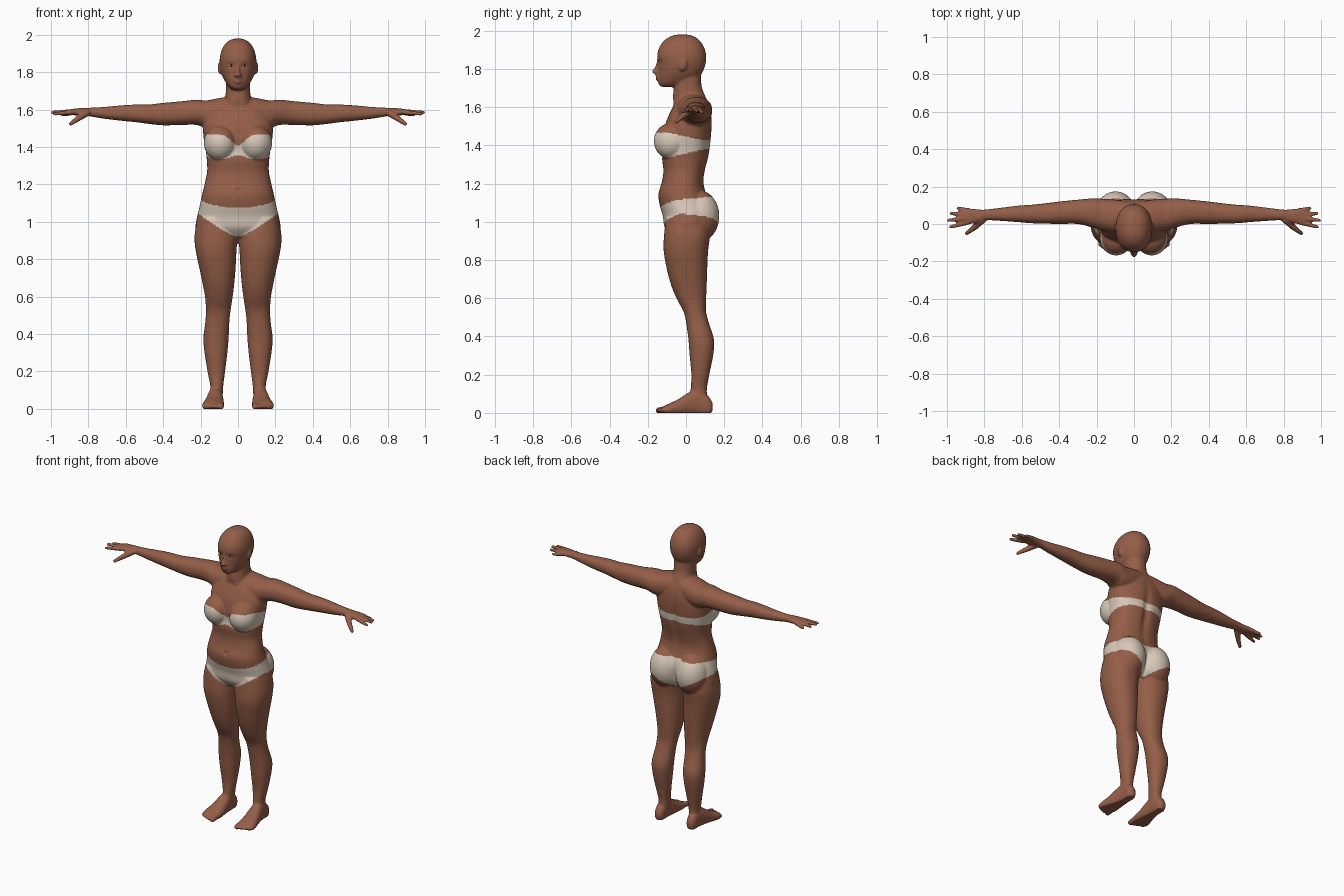
import bpy, bmesh, math
from mathutils import Vector, Matrix


def material(name, rgb):
    m = bpy.data.materials.new(name)
    m.diffuse_color = (*rgb, 1)
    return m


SKIN = material("brown skin", (0.30, 0.113, 0.065))
CLOTH = material("cream cloth", (0.68, 0.58, 0.48))
EYE = material("eye white", (0.72, 0.64, 0.48))
IRIS = material("dark iris", (0.05, 0.025, 0.015))


def catmull(rows, steps=4):
    out = []
    for i in range(len(rows) - 1):
        p0, p1 = rows[max(i - 1, 0)], rows[i]
        p2, p3 = rows[i + 1], rows[min(i + 2, len(rows) - 1)]
        for k in range(steps):
            t = k / steps
            out.append([0.5 * (2 * b + (c - a) * t + (2 * a - 5 * b + 4 * c - d) * t * t
                               + (3 * b - a - 3 * c + d) * t ** 3)
                        for a, b, c, d in zip(p0, p1, p2, p3)])
    return out + [list(rows[-1])]


def loft(bm, axis, rows, power=2.2, sides=40):
    """Rows are (position, u0, u1, v0, v1): rounded sections along an axis."""
    rings = []
    for pos, u0, u1, v0, v1 in catmull(rows):
        ring = []
        for i in range(sides):
            a = math.tau * i / sides
            c, s = math.cos(a), math.sin(a)
            u = (u0 + u1) / 2 + (u1 - u0) / 2 * math.copysign(abs(c) ** (2 / power), c)
            v = (v0 + v1) / 2 + (v1 - v0) / 2 * math.copysign(abs(s) ** (2 / power), s)
            ring.append(bm.verts.new({"x": (pos, u, v), "y": (u, pos, v), "z": (u, v, pos)}[axis]))
        rings.append(ring)
    for a, b in zip(rings, rings[1:]):
        for i in range(sides):
            j = (i + 1) % sides
            bm.faces.new((a[i], a[j], b[j], b[i]))
    bm.faces.new(rings[0])
    bm.faces.new(rings[-1])


def sym(rows):
    return [(z, -w, w, y0, y1) for z, w, y0, y1 in rows]


def ball(bm, centre, radii, tilt=0):
    m = Matrix.Translation(centre) @ Matrix.Rotation(tilt, 4, "X") @ Matrix.Diagonal((*radii, 1))
    bmesh.ops.create_uvsphere(bm, u_segments=24, v_segments=16, radius=1, matrix=m)


def capsule(bm, a, b, r0, r1):
    a, b = Vector(a), Vector(b)
    d = b - a
    m = Matrix.Translation((a + b) / 2) @ d.to_track_quat("Z", "Y").to_matrix().to_4x4()
    bmesh.ops.create_cone(bm, cap_ends=True, segments=16, radius1=r0, radius2=r1,
                          depth=d.length, matrix=m)
    ball(bm, a, (r0,) * 3)
    ball(bm, b, (r1,) * 3)


bm = bmesh.new()
# Arm, from inside the shoulder to the palm
loft(bm, "x", [(.03, -.05, .12, 1.53, 1.672), (.10, -.05, .13, 1.50, 1.662),
               (.17, -.035, .135, 1.50, 1.649), (.22, -.02, .137, 1.518, 1.653),
               (.30, .0, .13, 1.518, 1.645), (.40, .0, .12, 1.516, 1.636),
               (.48, .002, .11, 1.524, 1.627), (.55, .004, .103, 1.533, 1.627),
               (.62, .01, .098, 1.54, 1.623), (.72, .017, .086, 1.552, 1.614),
               (.80, .02, .077, 1.565, 1.61), (.85, .004, .08, 1.567, 1.608),
               (.89, -.002, .084, 1.572, 1.603), (.915, .003, .078, 1.577, 1.598)])
# Fingers and thumb
for a, b in [((.89, .008, 1.586), (.98, -.016, 1.577)), ((.895, .03, 1.589), (.992, .02, 1.585)),
             ((.89, .052, 1.588), (.978, .056, 1.581)), ((.875, .07, 1.584), (.94, .085, 1.572))]:
    capsule(bm, a, b, .0135, .010)
capsule(bm, (.81, .022, 1.582), (.855, -.02, 1.552), .02, .016)
capsule(bm, (.855, -.02, 1.552), (.895, -.05, 1.524), .016, .011)
# Leg
loft(bm, "z", [(1.02, .03, .215, -.105, .12), (.93, .004, .232, -.115, .125),
               (.85, .008, .227, -.117, .116), (.75, .013, .206, -.10, .111),
               (.66, .021, .187, -.075, .108), (.59, .03, .175, -.045, .105),
               (.53, .039, .172, -.013, .105), (.47, .046, .174, .001, .12),
               (.38, .05, .185, .013, .147), (.30, .057, .179, .019, .142),
               (.20, .069, .163, .028, .122), (.12, .079, .148, .024, .109),
               (.05, .082, .15, .02, .115)])
# Foot and toes
loft(bm, "y", [(.14, .105, .135, .015, .05), (.12, .09, .15, -.015, .085),
               (.07, .083, .156, -.015, .12), (.02, .079, .165, -.015, .11),
               (-.04, .075, .18, -.015, .072), (-.09, .074, .193, -.012, .048),
               (-.12, .08, .186, -.005, .034)])
for x, tip, r in [(.092, -.143, .017), (.119, -.142, .012), (.141, -.135, .0115),
                  (.162, -.125, .011), (.181, -.112, .011)]:
    capsule(bm, (x, -.08, .022), (x, tip, .013), r, r)
# Breast, buttock, ear
ball(bm, (.095, -.075, 1.422), (.088, .094, .096))
ball(bm, (.098, .068, 1.03), (.104, .107, .135))
ball(bm, (.096, -.015, 1.822), (.013, .021, .034), -.25)
# Mirror the paired parts
dup = bmesh.ops.duplicate(bm, geom=bm.verts[:] + bm.edges[:] + bm.faces[:])["geom"]
for v in dup:
    if isinstance(v, bmesh.types.BMVert):
        v.co.x *= -1

# Torso
loft(bm, "z", sym([(1.65, .09, -.04, .10), (1.62, .13, -.06, .118), (1.58, .165, -.08, .13),
                   (1.52, .187, -.105, .136), (1.45, .184, -.118, .133), (1.38, .173, -.118, .126),
                   (1.33, .167, -.125, .117), (1.27, .165, -.118, .101), (1.21, .177, -.126, .093),
                   (1.15, .191, -.144, .105), (1.09, .204, -.138, .13), (1.03, .218, -.121, .14),
                   (.97, .226, -.112, .13), (.92, .19, -.075, .09)]), 2.3)
# Neck
loft(bm, "z", sym([(1.56, .10, -.07, .11), (1.62, .082, -.07, .115), (1.66, .07, -.068, .10),
                   (1.70, .065, -.064, .084), (1.75, .065, -.06, .078), (1.80, .06, -.05, .075)]))
# Head
loft(bm, "z", sym([(1.98, .015, -.045, .005), (1.971, .045, -.08, .04), (1.947, .072, -.116, .073),
                   (1.91, .09, -.141, .096), (1.87, .098, -.151, .106), (1.83, .096, -.147, .103),
                   (1.79, .088, -.144, .09), (1.76, .075, -.145, .07), (1.73, .055, -.146, .03),
                   (1.712, .036, -.137, -.02), (1.705, .015, -.12, -.06)]))
# Nose and lips
loft(bm, "z", sym([(1.85, .009, -.152, -.11), (1.82, .01, -.159, -.11), (1.795, .015, -.174, -.11),
                   (1.783, .022, -.178, -.11), (1.772, .018, -.163, -.11)]), 2, 20)
ball(bm, (0, -.138, 1.759), (.028, .022, .008))
ball(bm, (0, -.138, 1.746), (.024, .021, .009))
bmesh.ops.recalc_face_normals(bm, faces=bm.faces[:])

mesh = bpy.data.meshes.new("rough_body")
bm.to_mesh(mesh)
bm.free()
rough = bpy.data.objects.new("rough_body", mesh)
bpy.context.collection.objects.link(rough)
rm = rough.modifiers.new("fuse", "REMESH")
rm.mode, rm.voxel_size = "VOXEL", 0.0065
sm = rough.modifiers.new("soften", "SMOOTH")
sm.factor, sm.iterations = 0.5, 5
bpy.context.view_layer.update()
skin_mesh = bpy.data.meshes.new_from_object(rough.evaluated_get(bpy.context.evaluated_depsgraph_get()))
bpy.data.objects.remove(rough)
body = bpy.data.objects.new("body", skin_mesh)
bpy.context.collection.objects.link(body)

# Sculpted hollows: centre, radii, push along y
HOLLOWS = [((.036, -.13, 1.836), (.02, .03, .013), .008),
           ((0, .13, 1.34), (.025, .06, .17), -.014),
           ((0, .12, .99), (.016, .08, .08), -.025),
           ((0, -.14, 1.17), (.011, .03, .011), .009),
           ((0, -.08, 1.62), (.018, .04, .02), .007)]
for v in skin_mesh.vertices:
    co = v.co
    for c, r, push in HOLLOWS:
        d = ((abs(co.x) - c[0]) / r[0]) ** 2 + ((co.y - c[1]) / r[1]) ** 2 + ((co.z - c[2]) / r[2]) ** 2
        if d < 6:
            co.y += push * math.exp(-d)
    co.z = max(co.z, 0)


def is_cloth(c):
    ax = abs(c.x)
    if ax > .26 or not .85 < c.z < 1.5:
        return False
    t = min(max((c.y + .1) / .2, 0), 1)
    # Bandeau top
    dip = math.exp(-(ax / .05) ** 2) * (1 - t)
    if 1.335 + .045 * t + .02 * dip < c.z < 1.468 - .043 * t - .06 * dip:
        return True
    # Briefs
    k = min(ax / .2, 1.1)
    top = (1.075 + .035 * k * k) * (1 - t) + 1.13 * t
    low = .915 + .12 * k ** 1.2 if c.y < 0 else .905 + .125 * k ** .75
    return low < c.z < top


skin_mesh.materials.clear()
skin_mesh.materials.append(SKIN)
skin_mesh.materials.append(CLOTH)
for p in skin_mesh.polygons:
    p.use_smooth = True
    p.material_index = int(is_cloth(p.center))

# Eyes
for side, s in (("left", 1), ("right", -1)):
    for part, mat, y, radii in (("eye", EYE, -.1245, (.016, .012, .0085)),
                                ("iris", IRIS, -.1345, (.006, .0035, .006))):
        eb = bmesh.new()
        ball(eb, (.037 * s, y, 1.836), radii)
        em = bpy.data.meshes.new(f"{side}_{part}")
        eb.to_mesh(em)
        eb.free()
        em.materials.append(mat)
        for p in em.polygons:
            p.use_smooth = True
        bpy.context.collection.objects.link(bpy.data.objects.new(em.name, em))
